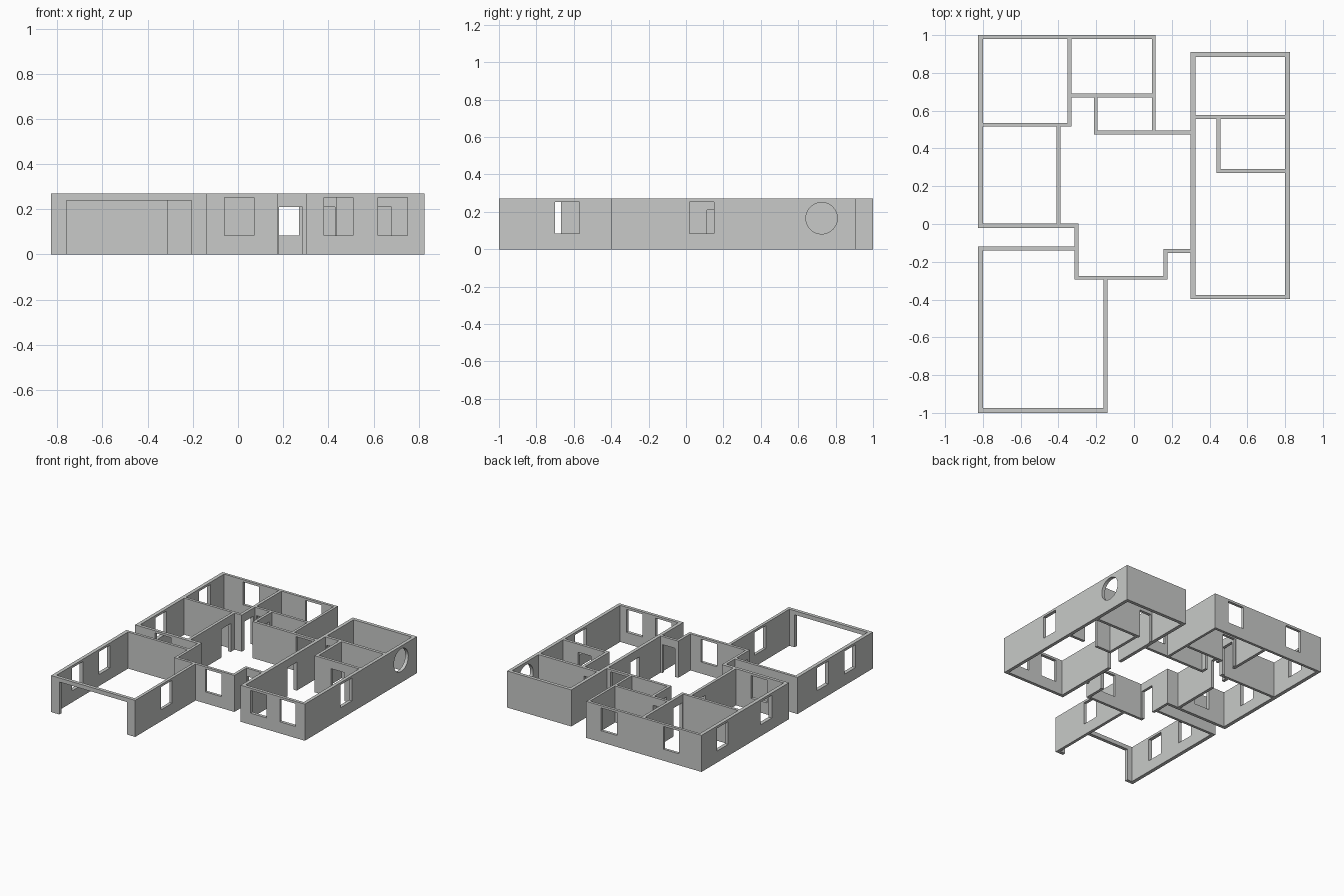
import bpy, bmesh, math

if "Cube" in bpy.data.objects:
    bpy.data.objects.remove(bpy.data.objects["Cube"])

H = 0.27                       # wall height
WIN = (0.085, 0.253)           # window sill and head
DOOR = (0.0, 0.21)

plaster = bpy.data.materials.new("light_grey_plaster")
plaster.diffuse_color = (0.58, 0.59, 0.58, 1)
plaster.use_nodes = True
plaster.node_tree.nodes["Principled BSDF"].inputs["Base Color"].default_value = plaster.diffuse_color


def window(c):
    return (c - 0.065, c + 0.065, *WIN)


def door(a, b):
    return (a, b, *DOOR)


def wall(name, x0, x1, y0, y1, *openings):
    """Straight wall; openings are (start, end, bottom, top) along its length."""
    along_x = (x1 - x0) > (y1 - y0)
    a, b = (x0, x1) if along_x else (y0, y1)
    us = sorted({a, b, *[u for o in openings for u in o[:2]]})
    zs = sorted({0.0, H, *[z for o in openings for z in o[2:]]})
    bm = bmesh.new()
    grid = {(u, z): bm.verts.new((u, y0, z) if along_x else (x0, u, z))
            for u in us for z in zs}
    for ua, ub in zip(us, us[1:]):
        for za, zb in zip(zs, zs[1:]):
            u, z = (ua + ub) / 2, (za + zb) / 2
            if any(o[0] < u < o[1] and o[2] < z < o[3] for o in openings):
                continue
            bm.faces.new([grid[k] for k in ((ua, za), (ub, za), (ub, zb), (ua, zb))])
    bmesh.ops.delete(bm, geom=[v for v in bm.verts if not v.link_faces], context='VERTS')
    # give the pierced panel its thickness
    ext = bmesh.ops.extrude_face_region(bm, geom=bm.faces[:], use_keep_orig=True)
    shift = (0, y1 - y0, 0) if along_x else (x1 - x0, 0, 0)
    bmesh.ops.translate(bm, vec=shift,
                        verts=[g for g in ext["geom"] if isinstance(g, bmesh.types.BMVert)])
    bmesh.ops.recalc_face_normals(bm, faces=bm.faces[:])
    me = bpy.data.meshes.new(name)
    bm.to_mesh(me)
    bm.free()
    me.materials.append(plaster)
    ob = bpy.data.objects.new(name, me)
    bpy.context.collection.objects.link(ob)
    return ob


# west wing, outer walls
wall("west_wall", -0.827, -0.80, -0.02, 1.0, window(0.755), window(0.245))
wall("north_wall", -0.80, 0.115, 0.98, 1.0, window(-0.58), window(-0.07))
wall("north_room_east_wall", 0.096, 0.115, 0.495, 0.98)
wall("bedroom_south_wall", -0.80, -0.295, -0.02, 0.003, window(-0.60))

# west wing, partitions
wall("bedroom_partition", -0.80, -0.33, 0.515, 0.535)
wall("north_partition", -0.352, -0.33, 0.535, 0.98, door(0.545, 0.65))
wall("north_room_partition", -0.33, 0.096, 0.67, 0.69, door(-0.32, -0.215))
wall("bath_west_partition", -0.212, -0.192, 0.495, 0.67, door(0.53, 0.64))
wall("living_north_wall", -0.212, 0.30, 0.474, 0.495, window(0.205))
wall("bedroom_east_partition", -0.41, -0.388, 0.003, 0.515, door(0.36, 0.47))

# living room front
wall("living_west_wall", -0.315, -0.295, -0.275, -0.02, door(-0.265, -0.16))
wall("living_front_wall", -0.315, 0.177, -0.295, -0.275, window(0.005))
wall("porch_wall", 0.156, 0.177, -0.275, -0.133)
wall("front_door_wall", 0.177, 0.30, -0.153, -0.133, door(0.182, 0.286))

# garage
wall("garage_north_wall", -0.80, -0.315, -0.14, -0.12)
wall("garage_west_wall", -0.827, -0.80, -0.975, -0.12, window(-0.732), window(-0.415))
wall("garage_front_wall", -0.827, -0.14, -1.0, -0.975, (-0.76, -0.205, 0.0, 0.24))
wall("garage_east_wall", -0.162, -0.14, -0.975, -0.295, window(-0.635))

# east wing
wall("east_wing_west_wall", 0.30, 0.325, -0.375, 0.885, door(0.112, 0.222))
wall("east_wing_north_wall", 0.30, 0.825, 0.885, 0.91)
wall("east_wing_front_wall", 0.30, 0.825, -0.398, -0.375, window(0.445), window(0.685))
east = wall("east_wing_east_wall", 0.80, 0.825, -0.375, 0.885, window(0.085))
wall("east_north_partition", 0.325, 0.80, 0.555, 0.577, door(0.333, 0.43))
wall("east_bath_west_partition", 0.436, 0.458, 0.29, 0.555)
wall("east_bath_south_partition", 0.436, 0.80, 0.269, 0.29, door(0.573, 0.68))

# round window in the east wall
bpy.ops.mesh.primitive_cylinder_add(vertices=48, radius=0.084, depth=0.1,
                                    location=(0.8125, 0.725, 0.166),
                                    rotation=(0, math.pi / 2, 0))
cutter = bpy.context.object
cutter.name = "round_window_cutter"
cutter.hide_render = True
cutter.display_type = 'WIRE'
cut = east.modifiers.new("round_window", 'BOOLEAN')
cut.operation = 'DIFFERENCE'
cut.object = cutter
